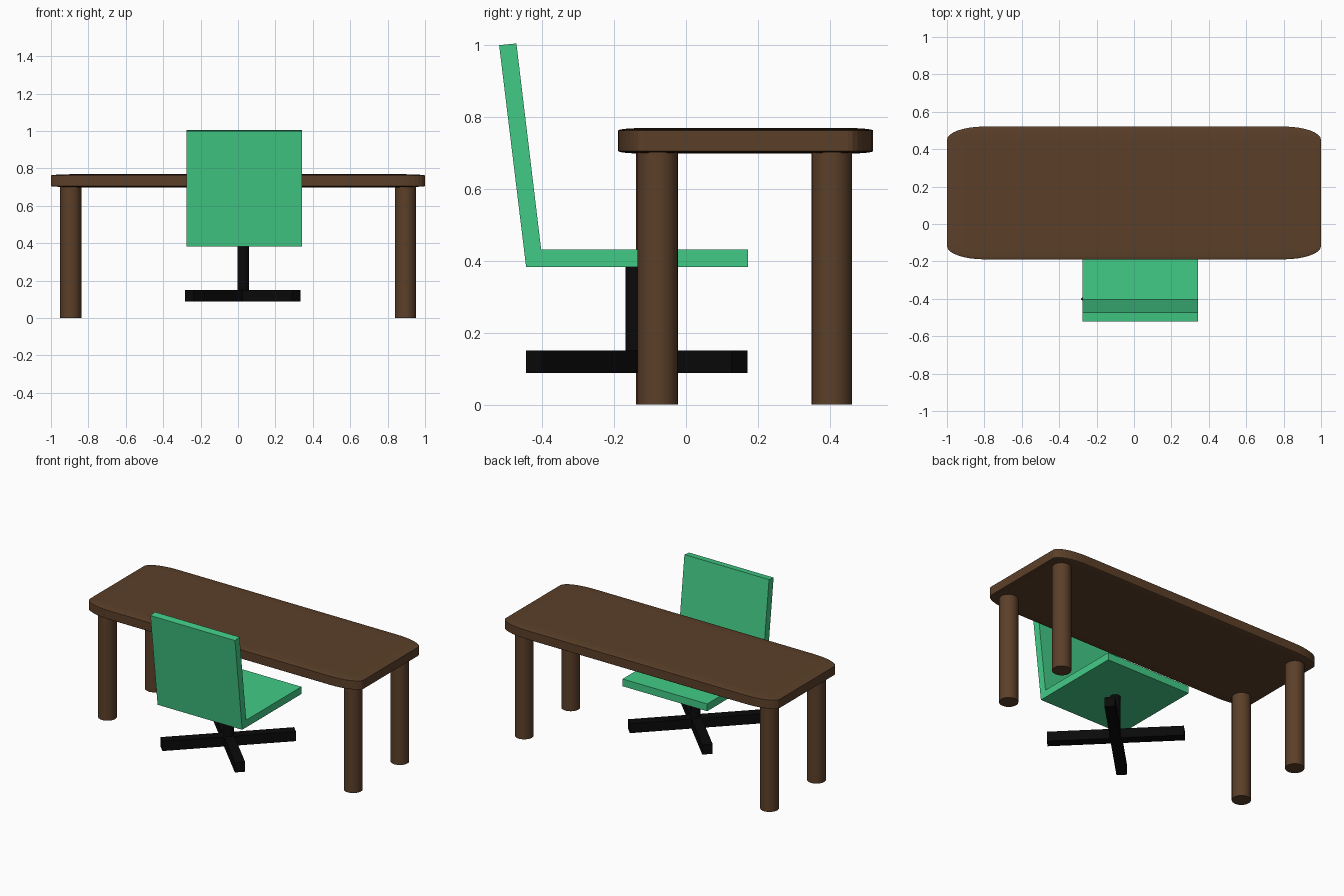
import bpy, bmesh, math

if "Cube" in bpy.data.objects:
    bpy.data.objects.remove(bpy.data.objects["Cube"])


def material(name, rgb):
    m = bpy.data.materials.new(name)
    m.diffuse_color = (*rgb, 1)
    m.use_nodes = True
    m.node_tree.nodes["Principled BSDF"].inputs["Base Color"].default_value = m.diffuse_color
    return m


wood = material("dark_wood", (0.105, 0.05, 0.022))
green = material("green_fabric", (0.055, 0.6, 0.24))
black = material("black_metal", (0.003, 0.003, 0.003))


def add_box(name, size, loc, mat, turn=0):
    bpy.ops.mesh.primitive_cube_add(size=1, location=loc, rotation=(0, 0, turn))
    ob = bpy.context.object
    ob.name = name
    ob.scale = size
    ob.data.materials.append(mat)
    return ob


def add_post(name, r, x, y, z0, z1, mat):
    bpy.ops.mesh.primitive_cylinder_add(vertices=32, radius=r, depth=z1 - z0,
                                        location=(x, y, (z0 + z1) / 2))
    ob = bpy.context.object
    ob.name = name
    ob.data.materials.append(mat)
    bpy.ops.object.shade_smooth_by_angle(angle=math.radians(35))
    return ob


# Table top: unit cube rounded before stretching, so corners are elliptical
top = add_box("table_top", (2, 0.71, 0.071), (0, 0.166, 0.734), wood)
bevel = top.modifiers.new("rounding", 'BEVEL')
bevel.width = 0.1
bevel.segments = 8
bevel.limit_method = 'NONE'

# Four round legs
for side, x in (("left", -0.894), ("right", 0.896)):
    front_y = -0.083 if side == "left" else -0.079
    add_post(side + "_front_leg", 0.0565, x, front_y, 0, 0.702, wood)
    add_post(side + "_back_leg", 0.0565, x, 0.406, 0, 0.702, wood)

# Chair seat and leaning backrest: one L profile extruded across x
profile = [(-0.445, 0.383), (0.172, 0.383), (0.172, 0.431),
           (-0.403, 0.431), (-0.472, 1.005), (-0.52, 1.0)]
bm = bmesh.new()
face = bm.faces.new([bm.verts.new((-0.275, y, z)) for y, z in profile])
ext = bmesh.ops.extrude_face_region(bm, geom=[face])
bmesh.ops.translate(bm, vec=(0.617, 0, 0),
                    verts=[v for v in ext["geom"] if isinstance(v, bmesh.types.BMVert)])
bmesh.ops.recalc_face_normals(bm, faces=bm.faces)
mesh = bpy.data.meshes.new("chair_seat_and_back")
bm.to_mesh(mesh)
bm.free()
mesh.materials.append(green)
bpy.context.collection.objects.link(bpy.data.objects.new("chair_seat_and_back", mesh))

# Chair column and diagonal cross base
add_post("chair_column", 0.031, 0.028, -0.138, 0.12, 0.385, black)
for i, turn in enumerate((45, -45)):
    add_box(f"chair_base_bar_{i + 1}", (0.81, 0.063, 0.063),
            (0.025, -0.137, 0.119), black, math.radians(turn))
